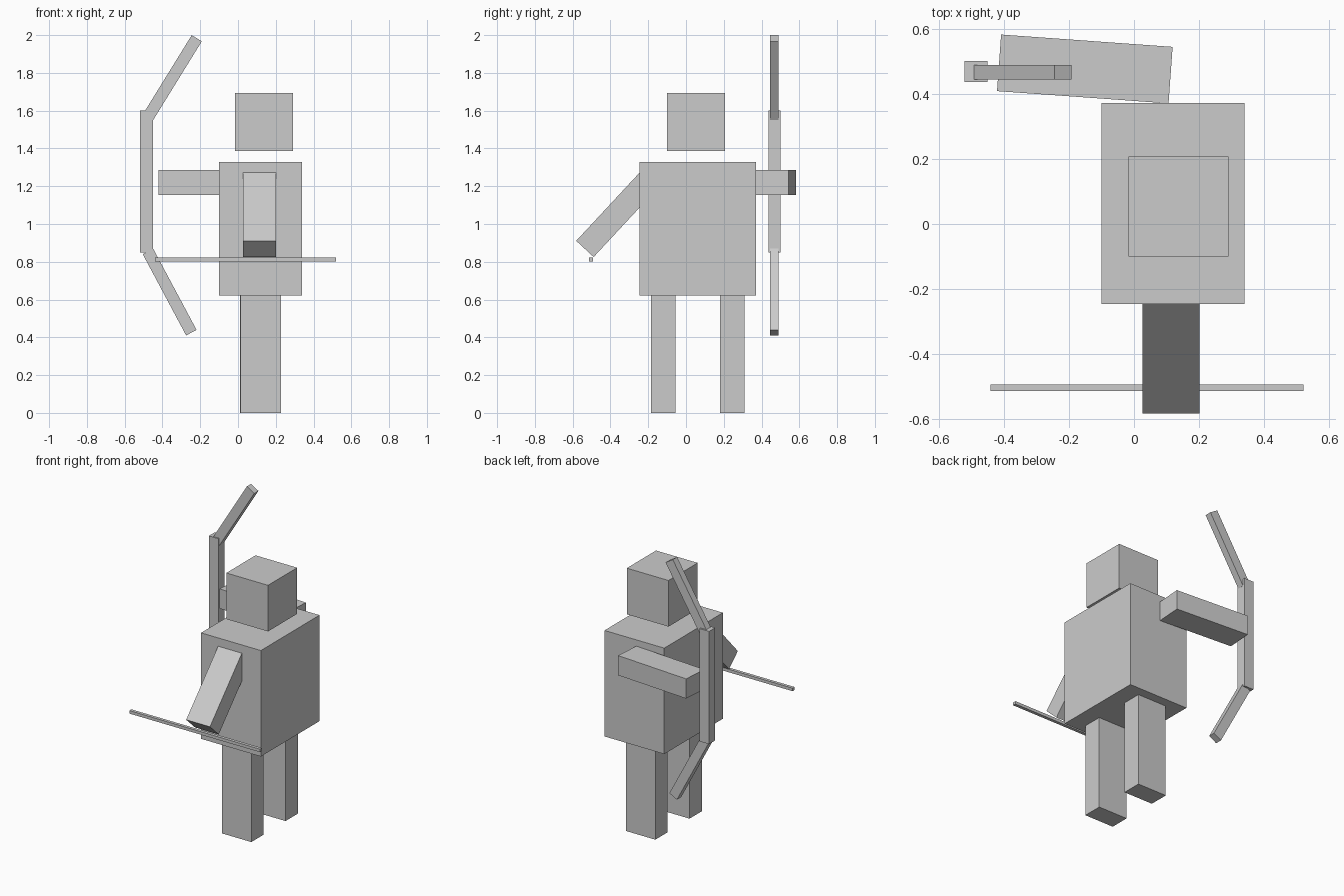
import bpy
from math import radians
from mathutils import Matrix, Vector

cube = bpy.data.objects.get("Cube")
if cube:
    bpy.data.objects.remove(cube, do_unlink=True)

# Single grey used on every part
GREY = (0.6, 0.6, 0.6, 1.0)
grey = bpy.data.materials.new("light_grey")
grey.use_nodes = True
grey.diffuse_color = GREY
grey.node_tree.nodes["Principled BSDF"].inputs["Base Color"].default_value = GREY


def box(name, center, size, axis="X", angle=0.0):
    """Box of a given size, turned about one axis through its centre."""
    bpy.ops.mesh.primitive_cube_add(size=1)
    obj = bpy.context.object
    obj.name = obj.data.name = name
    obj.data.transform(Matrix.Diagonal(Vector(size)).to_4x4())
    obj.location = center
    obj.rotation_euler = Matrix.Rotation(radians(angle), 3, axis).to_euler()
    obj.data.materials.append(grey)
    return obj


# Head and torso
box("head", (0.137, 0.054, 1.539), (0.307, 0.307, 0.307))
box("torso", (0.12, 0.063, 0.975), (0.44, 0.617, 0.705))

# Legs, one in front of the other
box("front_leg", (0.12, -0.12, 0.312), (0.215, 0.13, 0.624))
box("back_leg", (0.117, 0.244, 0.312), (0.215, 0.13, 0.624))

# Arms: one sloping down to the front, one held out sideways
box("front_arm", (0.113, -0.353, 1.064), (0.175, 0.126, 0.535), "X", -42.9)
box("back_arm", (-0.151, 0.476, 1.22), (0.528, 0.174, 0.131), "Z", -4.1)

# Arrow
box("arrow", (0.04, -0.503, 0.812), (0.96, 0.021, 0.02))

# Bow: upright grip with two slanted limbs
box("bow_grip", (-0.485, 0.468, 1.225), (0.07, 0.064, 0.75))
box("bow_upper_limb", (-0.347, 0.466, 1.775), (0.0625, 0.045, 0.49), "Y", 31.7)
box("bow_lower_limb", (-0.362, 0.466, 0.640), (0.0625, 0.045, 0.488), "Y", -28.1)
